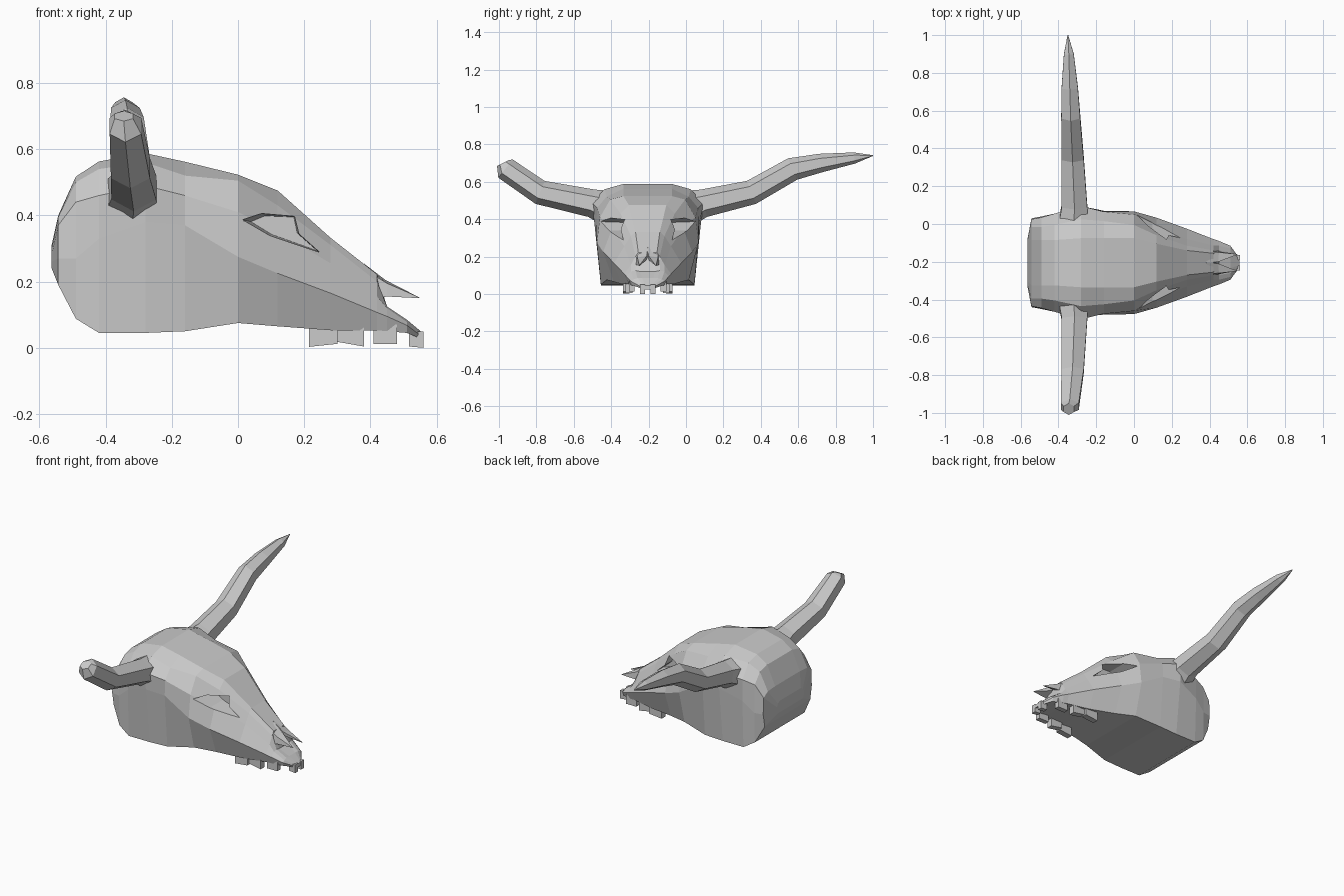
import bpy, bmesh, math
from mathutils import Vector

CY = -0.205  # skull centre line in y


def make_loft(name, rings):
    """Closed mesh through equal-length rings of points."""
    bm = bmesh.new()
    rows = [[bm.verts.new(p) for p in r] for r in rings]
    n = len(rows[0])
    for a, b in zip(rows, rows[1:]):
        for i in range(n):
            j = (i + 1) % n
            bm.faces.new((a[i], a[j], b[j], b[i]))
    bm.faces.new(rows[0][::-1])
    bm.faces.new(rows[-1])
    bmesh.ops.recalc_face_normals(bm, faces=bm.faces)
    me = bpy.data.meshes.new(name)
    bm.to_mesh(me)
    bm.free()
    ob = bpy.data.objects.new(name, me)
    bpy.context.collection.objects.link(ob)
    return ob


# Skull: x, then (half width, z) from forehead edge round to the underside
stations = [
    (-.563, [(.10, .31), (.12, .30), (.13, .28), (.13, .26), (.12, .24)]),
    (-.543, [(.12, .40), (.19, .395), (.23, .37), (.235, .27), (.22, .19)]),
    (-.49, [(.12, .517), (.19, .50), (.24, .44), (.245, .27), (.24, .088)]),
    (-.42, [(.12, .563), (.20, .54), (.26, .46), (.26, .33), (.25, .045)]),
    (-.28, [(.13, .588), (.23, .56), (.30, .49), (.285, .38), (.25, .045)]),
    (-.16, [(.13, .562), (.22, .52), (.27, .46), (.275, .37), (.25, .05)]),
    (.00, [(.13, .523), (.20, .505), (.255, .41), (.272, .275), (.22, .075)]),
    (.12, [(.10, .475), (.145, .43), (.19, .35), (.238, .225), (.18, .065)]),
    (.28, [(.065, .332), (.09, .31), (.125, .255), (.18, .165), (.14, .053)]),
    (.42, [(.05, .222), (.065, .20), (.09, .155), (.125, .107), (.105, .053)]),
    (.45, [(.04, .12), (.065, .125), (.09, .12), (.115, .095), (.10, .05)]),
    (.51, [(.03, .085), (.055, .085), (.075, .078), (.09, .068), (.08, .045)]),
    (.558, [(.012, .045), (.018, .042), (.022, .038), (.024, .032), (.018, .025)]),
]
rings = []
for x, half in stations:
    rings.append([(x, CY + d, z) for d, z in half] +
                 [(x, CY - d, z) for d, z in half[::-1]])
skull = make_loft("skull", rings)

# Eye sockets: tapered wedges cut into both sides
eye = [(.0, .39), (.06, .415), (.185, .41), (.20, .34), (.285, .265), (.09, .335)]
for s in (1, -1):
    inner = [(.13 + (x - .13) * .7, CY + s * .085, .36 + (z - .36) * .7) for x, z in eye]
    outer = [(x, CY + s * .34, z) for x, z in eye]
    cutter = make_loft("eye_cutter", [inner, outer])
    cutter.hide_render = True
    cutter.hide_viewport = True
    mod = skull.modifiers.new("eye_socket", 'BOOLEAN')
    mod.operation = 'DIFFERENCE'
    mod.solver = 'EXACT'
    mod.object = cutter


# Horns: path of (x, y, z, radius across x, radius across the bend)
def make_horn(name, path, sides=6):
    pts = [Vector(p[:3]) for p in path]
    loops = []
    for i, p in enumerate(path):
        t = pts[min(i + 1, len(pts) - 1)] - pts[max(i - 1, 0)]
        t.x = 0
        t.normalize()
        u, v = Vector((1, 0, 0)), t.cross(Vector((1, 0, 0)))
        ang = [2 * math.pi * (k + .5) / sides for k in range(sides)]
        loops.append([pts[i] + u * p[3] * math.cos(a) + v * p[4] * math.sin(a) for a in ang])
    return make_loft(name, loops)


make_horn("long_horn", [
    (-.32, CY + .22, .46, .09, .095), (-.315, CY + .30, .485, .078, .075),
    (-.325, .35, .543, .068, .066), (-.335, .57, .668, .058, .062),
    (-.34, .72, .70, .05, .05), (-.345, .90, .727, .03, .03), (-.35, 1.0, .74, .002, .002)])
make_horn("broken_horn", [
    (-.32, CY - .22, .46, .09, .095), (-.315, CY - .30, .485, .078, .075),
    (-.325, -.78, .543, .068, .066), (-.34, -.965, .67, .055, .062),
    (-.345, -.98, .70, .032, .034)])

# Nasal spikes overhanging the nose opening
for s in (1, -1):
    root = [(.38, CY, .255), (.40, CY + s * .058, .225), (.42, CY + s * .066, .15), (.42, CY, .20)]
    mid = [(.445, CY + s * .004, .205), (.45, CY + s * .055, .195),
           (.45, CY + s * .06, .155), (.445, CY + s * .008, .18)]
    tip = [(.548, CY + s * .044 + dy, .15 + dz)
           for dy, dz in ((-.001, .002), (.001, .002), (.001, 0), (-.001, 0))]
    make_loft("nasal_spike", [root, mid, tip])

# Teeth: x range, centre offset, half width, bottom z at each end, top z
teeth = [
    ("molar", .215, .30, .115, .018, .003, .012, .08),
    ("molar", .30, .38, .10, .018, .018, .004, .08),
    ("premolar", .41, .48, .085, .015, .012, .012, .07),
    ("incisor", .517, .56, .028, .014, .004, 0.0, .05),
]
for name, x0, x1, d, w, b0, b1, top in teeth:
    for s in (1, -1):
        c = CY + s * d
        make_loft(name, [[(x, c - w, b), (x, c + w, b), (x, c + w, top), (x, c - w, top)]
                         for x, b in ((x0, b0), (x1, b1))])
